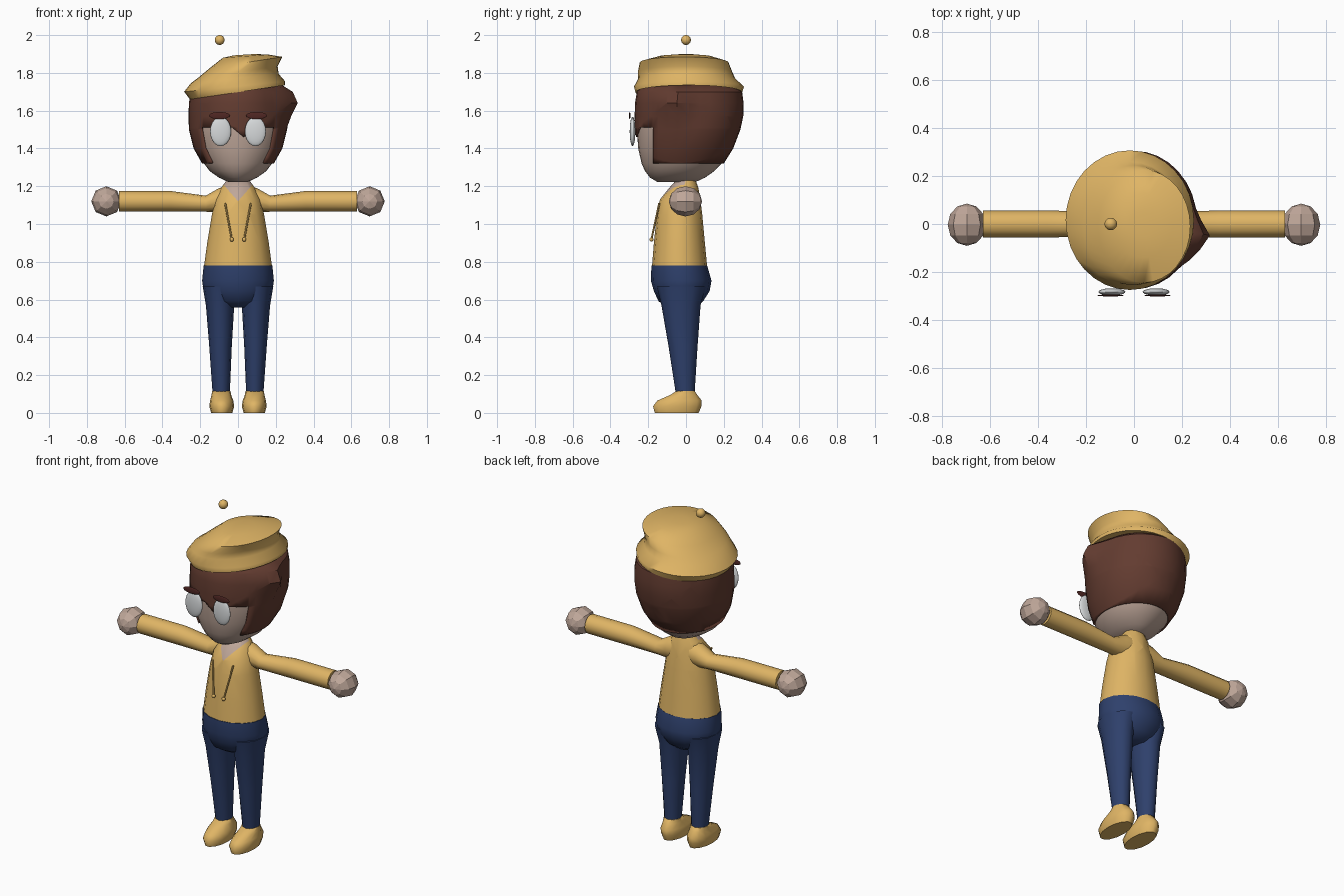
import bpy, bmesh
from math import cos, sin, pi, radians
from mathutils import Matrix, Vector

cube = bpy.data.objects.get("Cube")
if cube:
    bpy.data.objects.remove(cube, do_unlink=True)


def material(name, r, g, b):
    m = bpy.data.materials.new(name)
    m.use_nodes = True
    m.diffuse_color = (r, g, b, 1)
    bsdf = m.node_tree.nodes["Principled BSDF"]
    bsdf.inputs["Base Color"].default_value = (r, g, b, 1)
    bsdf.inputs["Roughness"].default_value = 0.8
    return m


YELLOW = material("mustard yellow", 0.74, 0.46, 0.13)
NAVY = material("navy blue", 0.028, 0.052, 0.15)
SKIN = material("skin", 0.52, 0.385, 0.32)
BROWN = material("hair brown", 0.125, 0.045, 0.03)
BROW = material("brow brown", 0.08, 0.02, 0.017)
WHITE = material("eye white", 0.68, 0.70, 0.71)


def finish(name, bm, mats, mirror=False, angle=40):
    """Turn a bmesh into a shaded, coloured object."""
    bmesh.ops.recalc_face_normals(bm, faces=bm.faces)
    me = bpy.data.meshes.new(name)
    bm.to_mesh(me)
    bm.free()
    for m in mats:
        me.materials.append(m)
    if angle:
        me.polygons.foreach_set("use_smooth", [True] * len(me.polygons))
        me.set_sharp_from_angle(angle=radians(angle))
    ob = bpy.data.objects.new(name, me)
    bpy.context.collection.objects.link(ob)
    if mirror:
        ob.modifiers.new("Mirror", 'MIRROR').use_mirror_merge = False
    return ob


def loft(rings, seg=16, caps=True):
    """Skin ellipses given as (x0, x1, y0, y1, z at x0, z at x1)."""
    bm = bmesh.new()
    loops = []
    for x0, x1, y0, y1, z0, z1 in rings:
        loop = []
        for k in range(seg):
            c, s = cos(2 * pi * k / seg), sin(2 * pi * k / seg)
            t = (1 + c) / 2
            loop.append(bm.verts.new((x0 + (x1 - x0) * t, (y0 + y1 + (y1 - y0) * s) / 2,
                                      z0 + (z1 - z0) * t)))
        loops.append(loop)
    for a, b in zip(loops, loops[1:]):
        for k in range(seg):
            j = (k + 1) % seg
            bm.faces.new((a[k], a[j], b[j], b[k]))
    if caps:
        bm.faces.new(loops[0])
        bm.faces.new(loops[-1])
    return bm


def level(half, y0, y1, z):
    """A flat ring centred on x = 0."""
    return (-half, half, y0, y1, z, z)


def cut(bm, planes):
    for co, no in planes:
        bmesh.ops.bisect_plane(bm, geom=bm.verts[:] + bm.edges[:] + bm.faces[:],
                               plane_co=co, plane_no=no)


def ball(name, centre, radii, mat, mirror=False, seg=20, rows=12, angle=60, axis='Z'):
    bm = bmesh.new()
    turn = Matrix.Rotation(pi / 2 if axis == 'Y' else 0, 4, 'X')
    bmesh.ops.create_uvsphere(bm, u_segments=seg, v_segments=rows, radius=1, matrix=turn)
    bmesh.ops.scale(bm, vec=radii, verts=bm.verts)
    bmesh.ops.translate(bm, vec=centre, verts=bm.verts)
    return finish(name, bm, [mat], mirror, angle)


# Head
skull = [level(*r) for r in (
    (0.05, -0.15, 0.05, 1.222), (0.10, -0.19, 0.10, 1.245), (0.15, -0.217, 0.15, 1.28),
    (0.18, -0.235, 0.19, 1.32), (0.225, -0.253, 0.24, 1.40), (0.25, -0.26, 0.278, 1.50),
    (0.252, -0.262, 0.293, 1.57), (0.25, -0.26, 0.295, 1.64), (0.24, -0.25, 0.287, 1.70),
    (0.15, -0.19, 0.19, 1.78))]
finish("head", loft(skull, 32), [SKIN], angle=60)

# Hair: a grown copy of the skull with a swept lock on the left
g = 0.01
bm = loft([(a - g, b + g, c - g, d + g, e, f) for a, b, c, d, e, f in skull[3:]], 32, False)
bm.verts.ensure_lookup_table()
lock_height = {2: 0.0, 3: 0.025, 4: 0.062, 5: 0.045}
lock_width = {31: 1.0, 30: 0.62, 29: 0.28, 0: 0.3}
for row, h in lock_height.items():
    for k, w in lock_width.items():
        v = bm.verts[row * 32 + k]
        out = Vector((v.co.x, v.co.y, 0)).normalized()
        v.co += out * h * w
# Cut the face opening, leaving a pointed fringe
HAIRLINE, TEMPLE = 1.51, -0.175
left_co, left_no = Vector((-0.03, 0, HAIRLINE)), Vector((0.05, 0, 0.06))
right_co, right_no = Vector((0.10, 0, HAIRLINE)), Vector((-0.05, 0, 0.07))
cut(bm, [((0, 0, HAIRLINE), (0, 0, 1)), ((0, TEMPLE, 0), (0, 1, 0)),
         (left_co, left_no), (right_co, right_no)])
opening = []
for f in bm.faces:
    c = f.calc_center_median()
    fringe = (c - left_co).dot(left_no) > 0 and (c - right_co).dot(right_no) > 0
    if c.y < TEMPLE and c.z < HAIRLINE and not fringe:
        opening.append(f)
bmesh.ops.delete(bm, geom=opening, context='FACES')
hair = finish("hair", bm, [BROWN], angle=35)
hair.modifiers.new("Thickness", 'SOLIDIFY').thickness = 0.012

# Tilted beret and its floating bobble
finish("beret", loft([
    (-0.22, 0.22, -0.24, 0.26, 1.68, 1.74),
    (-0.255, 0.25, -0.268, 0.298, 1.66, 1.735),
    (-0.285, 0.25, -0.275, 0.307, 1.70, 1.755),
    (-0.25, 0.215, -0.253, 0.26, 1.745, 1.795),
    (-0.21, 0.21, -0.255, 0.245, 1.775, 1.835),
    (-0.15, 0.235, -0.245, 0.225, 1.825, 1.885),
    (-0.08, 0.16, -0.14, 0.13, 1.88, 1.897),
    (-0.02, 0.09, -0.05, 0.05, 1.893, 1.90)], 32), [YELLOW], angle=60)
ball("bobble", (-0.097, 0, 1.974), (0.026, 0.026, 0.026), YELLOW)

# Eyes and brows
ball("eyes", (0.092, -0.283, 1.49), (0.056, 0.015, 0.078), WHITE, True, axis='Y')
ball("brows", (0.098, -0.298, 1.574), (0.055, 0.004, 0.019), BROW, True, axis='Y')

# Neck
finish("neck", loft([level(0.05, -0.06, 0.045, 1.15), level(0.05, -0.05, 0.045, 1.26)]), [SKIN])

# Hoodie body with a V neckline
bm = loft([level(*r) for r in (
    (0.18, -0.18, 0.112, 0.775), (0.163, -0.17, 0.10, 0.90), (0.138, -0.155, 0.086, 1.05),
    (0.12, -0.138, 0.076, 1.13), (0.09, -0.09, 0.066, 1.19), (0.058, -0.05, 0.05, 1.235))], 16)
V_LOW, V_SLOPE = 1.12, 1.15
cut(bm, [((0, 0, V_LOW), (s * V_SLOPE, 0, 1)) for s in (-1, 1)])
for f in bm.faces:
    c = f.calc_center_median()
    f.material_index = int(c.y < -0.01 and c.z > V_LOW + abs(c.x) * V_SLOPE)
finish("hoodie_body", bm, [YELLOW, SKIN], angle=50)

# Sleeves, lofted upright then laid along x
bm = loft([(-top, -low, -d, d, x, x) for x, low, top, d in (
    (0.05, 1.06, 1.205, 0.06), (0.10, 1.06, 1.19, 0.06), (0.17, 1.065, 1.15, 0.053),
    (0.36, 1.065, 1.175, 0.056), (0.63, 1.065, 1.175, 0.056))], 12)
bm.transform(Matrix.Rotation(pi / 2, 4, 'Y'))
finish("sleeves", bm, [YELLOW], True, 50)

# Faceted hands
ball("hands", (0.697, -0.003, 1.12), (0.08, 0.088, 0.08), SKIN, True, 8, 6, 0, 'Y')

# Drawstrings
top, end = Vector((0.068, -0.142, 1.11)), Vector((0.033, -0.183, 0.918))
bm = bmesh.new()
along = (end - top).to_track_quat('Z', 'Y').to_matrix().to_4x4()
bmesh.ops.create_cone(bm, cap_ends=True, segments=8, radius1=0.005, radius2=0.005,
                      depth=(end - top).length,
                      matrix=Matrix.Translation((top + end) / 2) @ along)
finish("drawstrings", bm, [YELLOW], True)
ball("drawstring_tips", end, (0.011, 0.011, 0.011), YELLOW, True, 10, 6)

# Trousers
finish("trouser_hips", loft([level(*r) for r in (
    (0.182, -0.183, 0.112, 0.78), (0.19, -0.186, 0.135, 0.70), (0.182, -0.17, 0.125, 0.645),
    (0.14, -0.145, 0.09, 0.59), (0.07, -0.09, 0.05, 0.558))], 16), [NAVY], angle=60)
finish("trouser_legs", loft([(a, b, c, d, z, z) for a, b, c, d, z in (
    (0.01, 0.187, -0.155, 0.105, 0.67), (0.02, 0.17, -0.13, 0.077, 0.57),
    (0.033, 0.152, -0.092, 0.061, 0.35), (0.043, 0.135, -0.055, 0.046, 0.11))], 12),
    [NAVY], True, 60)

# Shoes
finish("shoes", loft([(a, b, c, d, z, z) for a, b, c, d, z in (
    (0.03, 0.142, -0.168, 0.07, 0), (0.02, 0.152, -0.178, 0.085, 0.035),
    (0.025, 0.148, -0.155, 0.086, 0.065), (0.036, 0.14, -0.085, 0.062, 0.095),
    (0.04, 0.137, -0.052, 0.047, 0.116))], 14), [YELLOW], True, 60)
